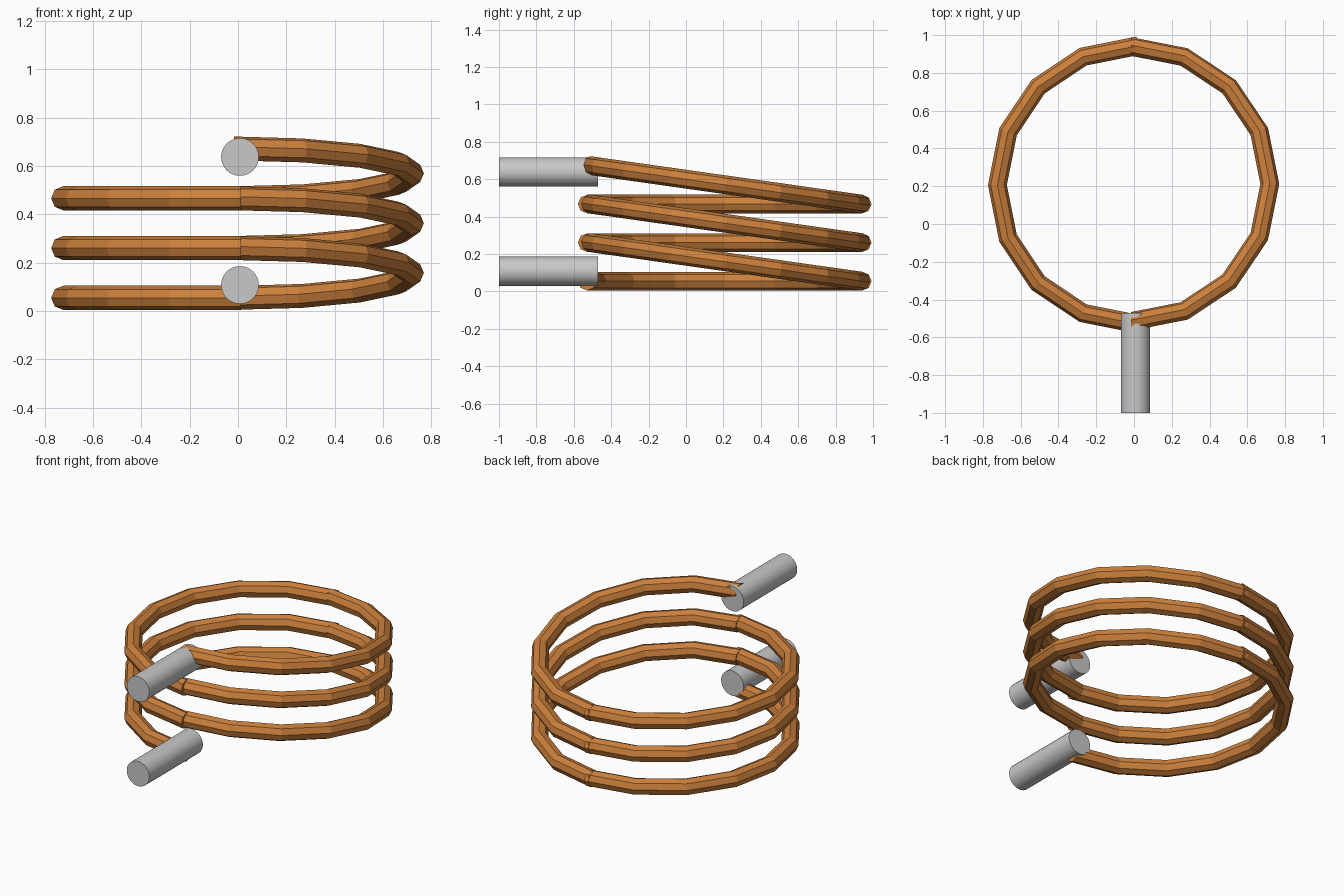
import bpy, bmesh, math
from mathutils import Matrix, Vector

cube = bpy.data.objects.get("Cube")
if cube:
    bpy.data.objects.remove(cube, do_unlink=True)

RING_R, TUBE_R = 0.735, 0.05
PITCH, BASE_Z = 0.206, 0.055
TILT = math.asin(PITCH / (2 * RING_R))


def make_material(name, color):
    mat = bpy.data.materials.new(name)
    mat.use_nodes = True
    mat.diffuse_color = color
    mat.node_tree.nodes["Principled BSDF"].inputs["Base Color"].default_value = color
    return mat


copper = make_material("copper", (0.6, 0.215, 0.045, 1))
grey = make_material("light_grey", (0.58, 0.58, 0.58, 1))


def finish(bm, name, mat):
    bmesh.ops.recalc_face_normals(bm, faces=bm.faces)
    mesh = bpy.data.meshes.new(name)
    bm.to_mesh(mesh)
    bm.free()
    mesh.materials.append(mat)
    obj = bpy.data.objects.new(name, mesh)
    bpy.context.collection.objects.link(obj)
    return obj


def half_ring(name, side, location, tilt):
    """Half of a 16-sided ring with an octagonal tube; side is +1 for +x."""
    bm = bmesh.new()
    start = Matrix.Translation((0, RING_R, 0)) @ Matrix.Rotation(math.pi / 2, 4, "Y")
    bmesh.ops.create_circle(bm, segments=8, radius=TUBE_R, matrix=start)
    bmesh.ops.spin(bm, geom=bm.verts[:] + bm.edges[:], cent=(0, 0, 0),
                   axis=(0, 0, 1), angle=-side * math.pi, steps=8)
    bmesh.ops.holes_fill(bm, edges=[e for e in bm.edges if e.is_boundary], sides=8)
    obj = finish(bm, name, copper)
    obj.location = location
    obj.rotation_euler.x = tilt


def terminal(name, z):
    """Round connector rod pointing to the front."""
    bm = bmesh.new()
    place = Matrix.Translation((0.008, -0.735, z)) @ Matrix.Rotation(math.pi / 2, 4, "X")
    bmesh.ops.create_cone(bm, cap_ends=True, segments=32, radius1=0.078,
                          radius2=0.078, depth=0.53, matrix=place)
    for face in bm.faces:
        face.smooth = len(face.verts) == 4
    for edge in bm.edges:
        edge.smooth = all(f.smooth for f in edge.link_faces)
    finish(bm, name, grey)


# Coil: each turn is a level half followed by a rising half
for turn in range(3):
    z = BASE_Z + turn * PITCH
    half_ring(f"coil_level_half_{turn + 1}", -1, (0.012, 0.207, z), 0)
    half_ring(f"coil_rising_half_{turn + 1}", 1, (-0.016, 0.212, z + PITCH / 2), -TILT)

# Connector rods at both ends of the coil
terminal("lower_terminal", 0.108)
terminal("upper_terminal", 0.638)
